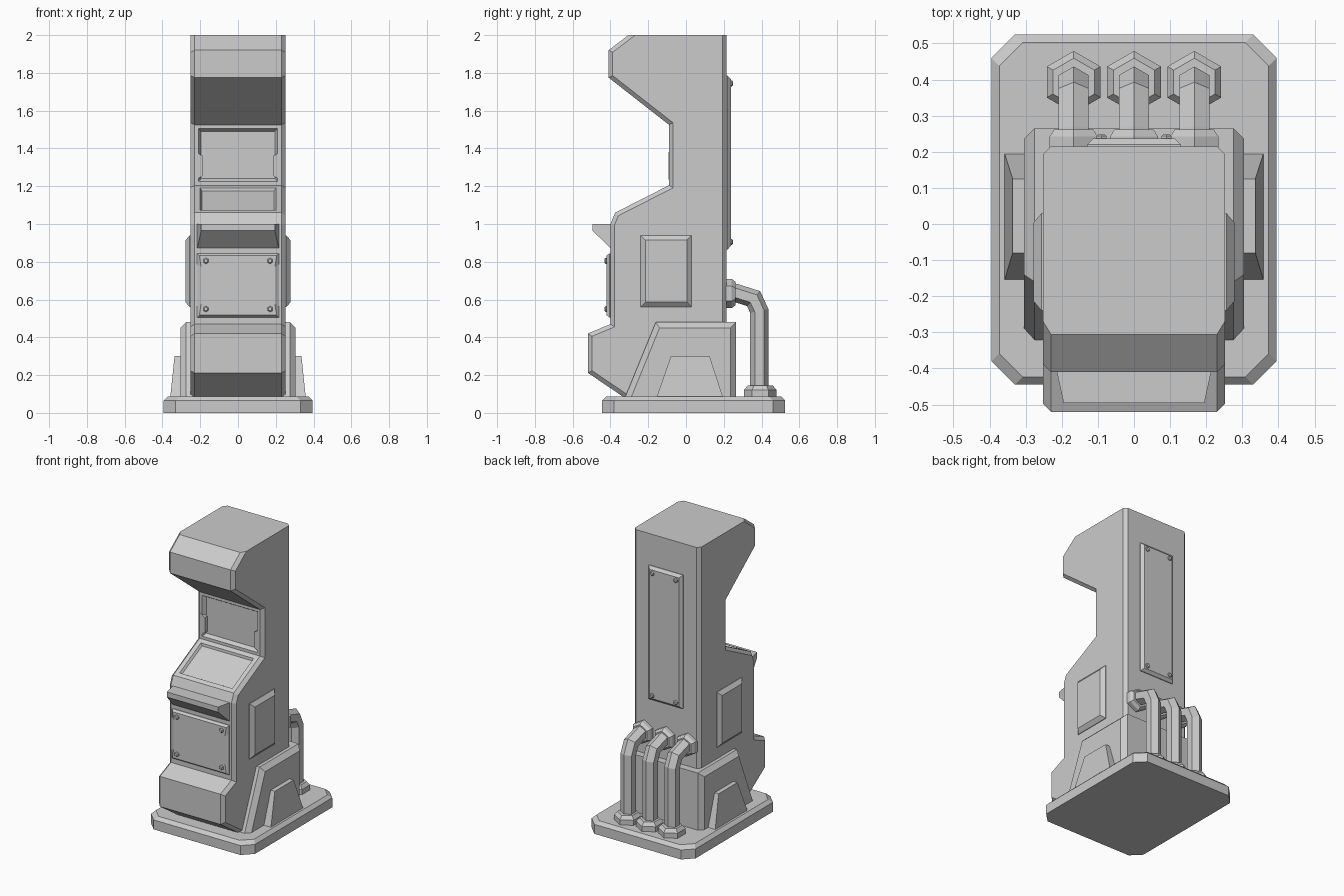
import bpy, bmesh, math
from mathutils import Vector

if "Cube" in bpy.data.objects:
    bpy.data.objects.remove(bpy.data.objects["Cube"])


def finish(name, bm):
    bmesh.ops.recalc_face_normals(bm, faces=bm.faces[:])
    me = bpy.data.meshes.new(name)
    bm.to_mesh(me)
    bm.free()
    ob = bpy.data.objects.new(name, me)
    bpy.context.collection.objects.link(ob)
    return ob


def loft(name, rings):
    """Closed solid through rings with equal point counts."""
    bm = bmesh.new()
    vs = [[bm.verts.new(p) for p in r] for r in rings]
    n = len(vs[0])
    for a, b in zip(vs, vs[1:]):
        for i in range(n):
            j = (i + 1) % n
            bm.faces.new((a[i], a[j], b[j], b[i]))
    bm.faces.new(vs[0])
    bm.faces.new(vs[-1])
    return finish(name, bm)


def prism(pts, half, bev):
    """Side profile (y, z) extruded along x, with chamfered rims."""
    bm = bmesh.new()
    a = [bm.verts.new((-half + bev, y, z)) for y, z in pts]
    b = [bm.verts.new((half - bev, y, z)) for y, z in pts]
    n = len(pts)
    for i in range(n):
        j = (i + 1) % n
        bm.faces.new((a[i], a[j], b[j], b[i]))
    caps = [bm.faces.new(a), bm.faces.new(b)]
    bmesh.ops.recalc_face_normals(bm, faces=bm.faces[:])
    bmesh.ops.inset_individual(bm, faces=caps, thickness=bev, depth=bev,
                               use_even_offset=True)
    return bm


def recess(bm, y, z, border, lip, depth):
    """Sink a framed panel into the front face nearest to (0, y, z)."""
    f = min(bm.faces, key=lambda f: (f.calc_center_median() - Vector((0, y, z))).length)
    bmesh.ops.inset_individual(bm, faces=[f], thickness=border, use_even_offset=True)
    bmesh.ops.inset_individual(bm, faces=[f], thickness=lip, depth=-depth,
                               use_even_offset=True)


def sweep(name, path, radii):
    """Hexagonal sweep along an (x, y, z) path in a yz plane, mitred."""
    path = [Vector(p) for p in path]
    rings = []
    for i, p in enumerate(path):
        d0 = (p - path[max(i - 1, 0)]) if i else path[1] - p
        d1 = (path[i + 1] - p) if i < len(path) - 1 else d0
        d0, d1 = d0.normalized(), d1.normalized()
        t = (d0 + d1).normalized()
        nrm = Vector((0, -t.z, t.y)) / t.dot(d0)
        ring = []
        for k in range(6):
            a = k * math.pi / 3
            ring.append(p + radii[i] * (math.sin(a) * Vector((1, 0, 0)) + math.cos(a) * nrm))
        rings.append(ring)
    return loft(name, rings)


# Floor plate
def octagon(e, z, c=0.065):
    x, y0, y1 = 0.395 - e, -0.445 + e, 0.525 - e
    return [(-x + c, y0, z), (x - c, y0, z), (x, y0 + c, z), (x, y1 - c, z),
            (x - c, y1, z), (-x + c, y1, z), (-x, y1 - c, z), (-x, y0 + c, z)]


loft("floor_plate", [octagon(0, 0), octagon(0, 0.065), octagon(0.022, 0.087)])

# Cabinet body, with screen and deck recesses, cut flat at the top
body = prism([(0.215, 0.05), (0.215, 2.04), (-0.253, 2.04), (-0.41, 1.92),
              (-0.41, 1.775), (-0.09, 1.525), (-0.09, 1.205), (-0.375, 1.06),
              (-0.40, 1.0), (-0.40, 0.47), (-0.52, 0.42), (-0.52, 0.212),
              (-0.28, 0.05)], 0.252, 0.022)
recess(body, -0.09, 1.36, 0.02, 0.015, 0.025)
recess(body, -0.23, 1.13, 0.03, 0.01, 0.015)
cut = bmesh.ops.bisect_plane(body, geom=body.verts[:] + body.edges[:] + body.faces[:],
                             plane_co=(0, 0, 2), plane_no=(0, 0, 1), clear_outer=True)
bmesh.ops.holes_fill(body, edges=[e for e in cut["geom_cut"]
                                  if isinstance(e, bmesh.types.BMEdge)])
finish("cabinet_body", body)

# Flared lower housing
finish("lower_housing", prism([(-0.34, 0.04), (-0.16, 0.48), (0.265, 0.48),
                               (0.265, 0.04)], 0.305, 0.03))

# Front ledge
loft("front_ledge", [[(s * 0.218, -0.39, 1.0), (s * 0.195, -0.495, 1.0),
                      (s * 0.195, -0.495, 0.965), (s * 0.218, -0.39, 0.862)]
                     for s in (-1, 1)])


# Front service door, slightly waisted
def door(x, w, e, y):
    z0, z1 = 0.505 + e, 0.845 - e
    right = [(x, z0), (w, z0 + 0.06), (w, z1 - 0.06), (x, z1)]
    return [(a, y, z) for a, z in right] + [(-a, y, z) for a, z in reversed(right)]


loft("front_door", [door(0.217, 0.217, 0, -0.39), door(0.217, 0.217, 0, -0.405),
                    door(0.205, 0.195, 0.012, -0.42)])


# Back service panel
def back(e, y):
    return [(-0.13 + e, y, 0.865 + e), (0.13 - e, y, 0.865 + e),
            (0.13 - e, y, 1.785 - e), (-0.13 + e, y, 1.785 - e)]


loft("back_panel", [back(0, 0.2), back(0, 0.22), back(0.018, 0.237)])

# Bolts on both service panels
for x in (-1, 1):
    for z in (0.55, 0.805):
        sweep("door_bolt", [(x * 0.17, -0.41, z), (x * 0.17, -0.426, z),
                            (x * 0.17, -0.432, z)], [0.016, 0.016, 0.01])
    for z in (0.905, 1.745):
        sweep("back_bolt", [(x * 0.09, 0.23, z), (x * 0.09, 0.243, z),
                            (x * 0.09, 0.248, z)], [0.016, 0.016, 0.01])

for s in (-1, 1):
    # Raised side panel
    def side(e, x):
        return [(s * x, -0.24 + e, 0.56 + e), (s * x, 0.03 - e, 0.56 + e),
                (s * x, 0.03 - e, 0.94 - e), (s * x, -0.24 + e, 0.94 - e)]
    loft("side_panel", [side(0, 0.24), side(0, 0.256), side(0.026, 0.278)])

    # Tapered foot buttress
    loft("foot_buttress", [
        [(s * 0.28, -0.16, 0.07), (s * 0.28, 0.2, 0.07),
         (s * 0.28, 0.125, 0.3), (s * 0.28, -0.08, 0.3)],
        [(s * 0.36, -0.16, 0.07), (s * 0.36, 0.2, 0.07),
         (s * 0.336, 0.125, 0.3), (s * 0.336, -0.08, 0.3)]])

    # Small lug at the edge of the screen recess
    loft("screen_lug", [[(s * 0.22, y, 1.235), (s * 0.187, y, 1.255),
                         (s * 0.187, y, 1.36), (s * 0.22, y, 1.38)]
                        for y in (-0.06, -0.092)])

# Rear pipes with wall and floor flanges
for x in (-0.167, 0, 0.167):
    sweep("rear_pipe", [(x, 0.2, 0.645), (x, 0.26, 0.636), (x, 0.358, 0.605),
                        (x, 0.388, 0.54), (x, 0.388, 0.08)], [0.048] * 5)
    sweep("wall_flange", [(x, 0.2, 0.632), (x, 0.242, 0.632), (x, 0.262, 0.632)],
          [0.077, 0.077, 0.062])
    sweep("floor_flange", [(x, 0.393, 0.07), (x, 0.393, 0.122), (x, 0.393, 0.145)],
          [0.086, 0.086, 0.066])
